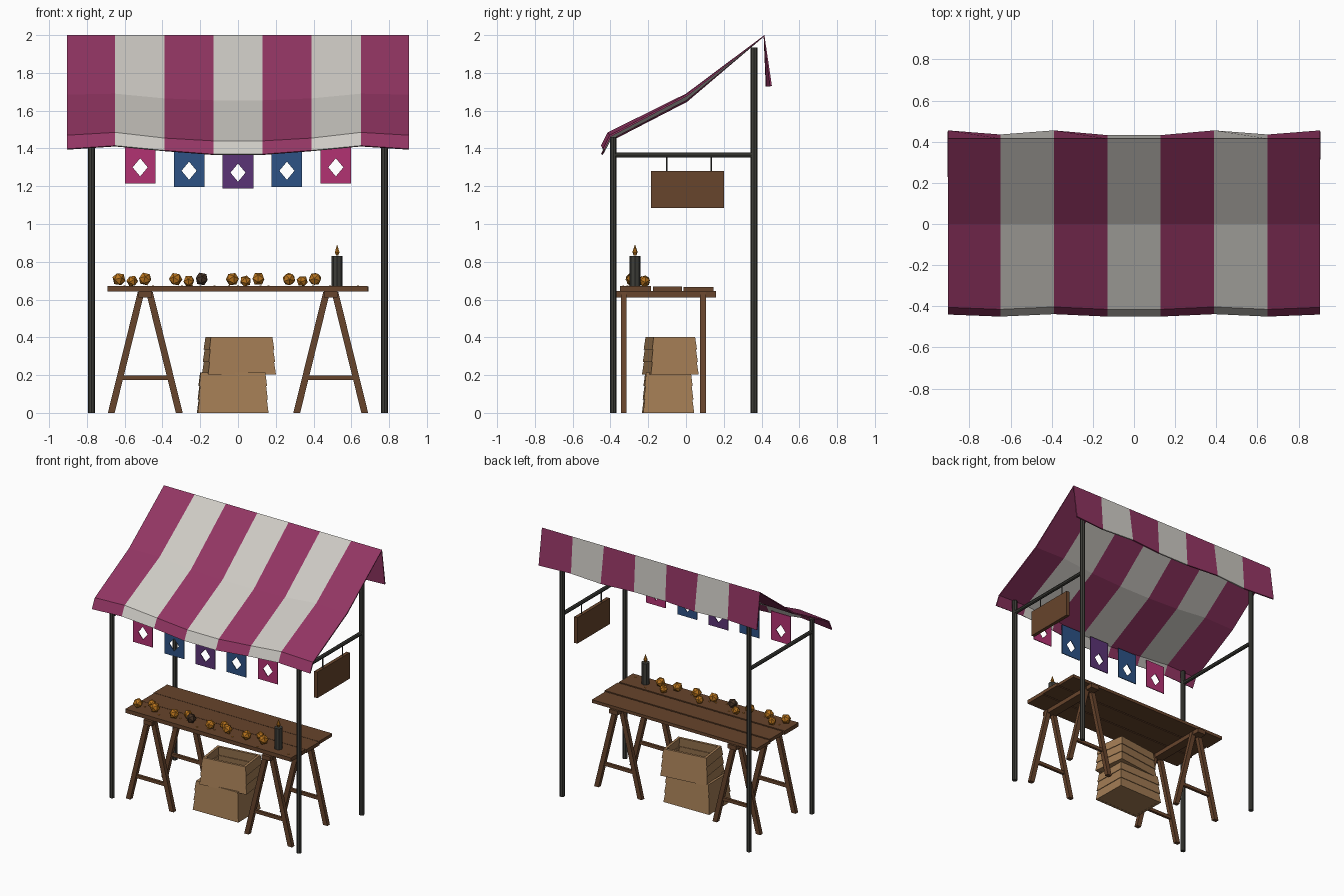
import bpy, bmesh, math, random
from mathutils import Vector, Matrix

if "Cube" in bpy.data.objects:
    bpy.data.objects.remove(bpy.data.objects["Cube"])

random.seed(4)


def mat(name, r, g, b):
    m = bpy.data.materials.new(name)
    m.diffuse_color = (r, g, b, 1)
    m.use_nodes = True
    m.node_tree.nodes["Principled BSDF"].inputs["Base Color"].default_value = m.diffuse_color
    return m


MAGENTA = mat("magenta_cloth", 0.29, 0.036, 0.125)
WHITE = mat("white_cloth", 0.61, 0.59, 0.55)
PINK = mat("pink_flag", 0.45, 0.032, 0.17)
BLUE = mat("blue_flag", 0.026, 0.085, 0.235)
PURPLE = mat("purple_flag", 0.105, 0.033, 0.18)
WOOD = mat("brown_wood", 0.135, 0.058, 0.025)
CRATE = mat("pale_wood", 0.36, 0.2, 0.088)
METAL = mat("dark_metal", 0.047, 0.047, 0.04)
AMBER = mat("amber", 0.47, 0.17, 0.012)
DARK = mat("dark_stone", 0.06, 0.032, 0.018)


def finish(name, bm, *mats):
    me = bpy.data.meshes.new(name)
    bm.to_mesh(me)
    bm.free()
    for m in mats:
        me.materials.append(m)
    ob = bpy.data.objects.new(name, me)
    bpy.context.collection.objects.link(ob)
    return ob


def add_prism(bm, lo, hi):
    """Block between two level rectangles, each (cx, cy, z, half_x, half_y)."""
    rings = [[bm.verts.new((cx + sx * hx, cy + sy * hy, z))
              for sx, sy in ((-1, -1), (1, -1), (1, 1), (-1, 1))]
             for cx, cy, z, hx, hy in (lo, hi)]
    a, b = rings
    bm.faces.new(a[::-1])
    bm.faces.new(b)
    for i in range(4):
        j = (i + 1) % 4
        bm.faces.new((a[i], a[j], b[j], b[i]))


def add_box(bm, x0, x1, y0, y1, z0, z1):
    c = ((x0 + x1) / 2, (y0 + y1) / 2)
    h = ((x1 - x0) / 2, (y1 - y0) / 2)
    add_prism(bm, (*c, z0, *h), (*c, z1, *h))


def rod(name, p, q, r, material, sides=8, r2=None):
    p, q = Vector(p), Vector(q)
    d = q - p
    bm = bmesh.new()
    m = Matrix.Translation((p + q) / 2) @ d.to_track_quat('Z', 'Y').to_matrix().to_4x4()
    bmesh.ops.create_cone(bm, cap_ends=True, segments=sides, radius1=r,
                          radius2=r if r2 is None else r2, depth=d.length, matrix=m)
    return finish(name, bm, material)


def thicken(ob, t, offset):
    mod = ob.modifiers.new("thickness", 'SOLIDIFY')
    mod.thickness, mod.offset = t, offset


# Striped canopy: sagging columns over a bent profile
bm = bmesh.new()
half = [(0.13, 0.432, 1.655, -0.45, 1.44, 1.37), (0.39, 0.455, 1.665, -0.438, 1.455, 1.39),
        (0.65, 0.435, 1.69, -0.45, 1.485, 1.415), (0.905, 0.455, 1.685, -0.44, 1.47, 1.398)]
columns = [(-c[0],) + c[1:] for c in reversed(half)] + half
grid = []
for x, yb, zm, yf, ze, zf in columns:
    rows = ((yb, 1.73), (0.415, 2.0), (0, zm), (yf + 0.035, ze), (yf, zf))
    grid.append([bm.verts.new((x, y, z)) for y, z in rows])
for i in range(7):
    for j in range(4):
        f = bm.faces.new((grid[i][j], grid[i][j + 1], grid[i + 1][j + 1], grid[i + 1][j]))
        f.material_index = i % 2
thicken(finish("canopy", bm, MAGENTA, WHITE), 0.01, -1)

# Posts and side rails
for s, side in ((-1, "left"), (1, "right")):
    x = s * 0.775
    rod(side + "_front_post", (x, -0.385, 0), (x, -0.385, 1.46), 0.018, METAL)
    rod(side + "_back_post", (x, 0.36, 0), (x, 0.36, 1.935), 0.018, METAL)
    rod(side + "_rail", (x, -0.385, 1.365), (x, 0.36, 1.365), 0.014, METAL)

# Hanging sign
bm = bmesh.new()
add_box(bm, 0.762, 0.788, -0.185, 0.2, 1.085, 1.28)
finish("sign_board", bm, WOOD)
for y in (-0.103, 0.133):
    rod("sign_hanger", (0.775, y, 1.275), (0.775, y, 1.365), 0.004, METAL, 6)

# Square flags with a diamond hole
for k, m in zip(range(-2, 3), (PINK, BLUE, PURPLE, BLUE, PINK)):
    x, zc = k * 0.259, (1.272, 1.282, 1.3)[abs(k)]
    zb, zt, w = zc - 0.085, 1.43, 0.081
    bm = bmesh.new()
    outer = [bm.verts.new((x + a, -0.385, z)) for a, z in
             ((0, zt), (w, zt), (w, zc), (w, zb), (0, zb), (-w, zb), (-w, zc), (-w, zt))]
    hole = [bm.verts.new((x + a, -0.385, zc + b)) for a, b in
            ((0, 0.048), (0.04, 0), (0, -0.048), (-0.04, 0))]
    for i in range(4):
        bm.faces.new((outer[2 * i], outer[2 * i + 1], outer[(2 * i + 2) % 8],
                      hole[(i + 1) % 4], hole[i]))
    thicken(finish("flag", bm, m), 0.006, 0)

# Table planks, slightly uneven
for y0, y1, z, x0, x1 in ((-0.35, -0.184, 0.672, -0.69, 0.685),
                          (-0.176, -0.022, 0.669, -0.68, 0.69),
                          (-0.014, 0.145, 0.666, -0.69, 0.68)):
    bm = bmesh.new()
    add_box(bm, x0, x1, y0, y1, 0.643, z)
    finish("table_plank", bm, WOOD)

# Trestles: top beam, two A-frames, low cross bars
for s in (-1, 1):
    cx = s * 0.491
    bm = bmesh.new()
    add_box(bm, cx - 0.035, cx + 0.035, -0.37, 0.16, 0.612, 0.644)
    for y in (-0.33, 0.09):
        for d in (-1, 1):
            add_prism(bm, (cx + d * 0.18, y, 0, 0.018, 0.015),
                      (cx + d * 0.022, y, 0.64, 0.018, 0.015))
        add_box(bm, cx - 0.135, cx + 0.135, y - 0.01, y + 0.01, 0.173, 0.197)
    finish("trestle", bm, WOOD)


# Slatted crates with tilted boards
def crate(name, cx, cy, z0, w, d, h, turn):
    bm = bmesh.new()
    t, n = 0.009, 3
    for i in range(n):
        a, b = z0 + h * i / n, z0 + h * (i + 1) / n
        hx, hy = w / 2 - 0.004 * i, d / 2 - 0.004 * i
        k = 0.009
        for s in (-1, 1):
            add_prism(bm, (0, s * (hy - t), a, hx, t), (0, s * (hy - t - k), b, hx - k, t))
            add_prism(bm, (s * (hx - t), 0, a, t, hy), (s * (hx - t - k), 0, b, t, hy - k))
    add_box(bm, -w / 2 + 0.01, w / 2 - 0.01, -d / 2 + 0.01, d / 2 - 0.01, z0 + 0.001, z0 + 0.018)
    ob = finish(name, bm, CRATE)
    ob.location = (cx, cy, 0)
    ob.rotation_euler.z = math.radians(turn)


crate("lower_crate", -0.028, -0.095, 0, 0.375, 0.27, 0.215, 1)
crate("upper_crate", 0.005, -0.083, 0.204, 0.362, 0.255, 0.198, 7.5)


# Faceted stones in groups of three, the middle one set back
def stone(name, x, y, z, r, m):
    bm = bmesh.new()
    bmesh.ops.create_icosphere(bm, subdivisions=1, radius=r)
    ob = finish(name, bm, m)
    ob.location = (x, y, z)
    ob.rotation_euler = [random.uniform(0, 3) for _ in range(3)]


for g, x in enumerate((-0.63, -0.33, -0.03, 0.27)):
    stone("stone", x, -0.285, 0.708, 0.036, AMBER)
    stone("small_stone", x + 0.07, -0.22, 0.698, 0.031, AMBER)
    stone("stone", x + 0.138, -0.28, 0.709, 0.036, DARK if g == 1 else AMBER)

# Amber chips scattered along the front of the table
bm = bmesh.new()
for i in range(14):
    x, y = random.uniform(-0.66, 0.64), random.uniform(-0.34, -0.19)
    add_prism(bm, (x, y, 0.671, 0.007, 0.005), (x, y, 0.675, 0.004, 0.003))
finish("chips", bm, AMBER)

# Candle and flame
rod("candle", (0.525, -0.27, 0.668), (0.525, -0.27, 0.83), 0.029, METAL, 8)
rod("flame_base", (0.525, -0.27, 0.832), (0.525, -0.27, 0.85), 0.006, AMBER, 6, 0.014)
rod("flame_tip", (0.525, -0.27, 0.85), (0.525, -0.27, 0.89), 0.014, AMBER, 6, 0.001)
